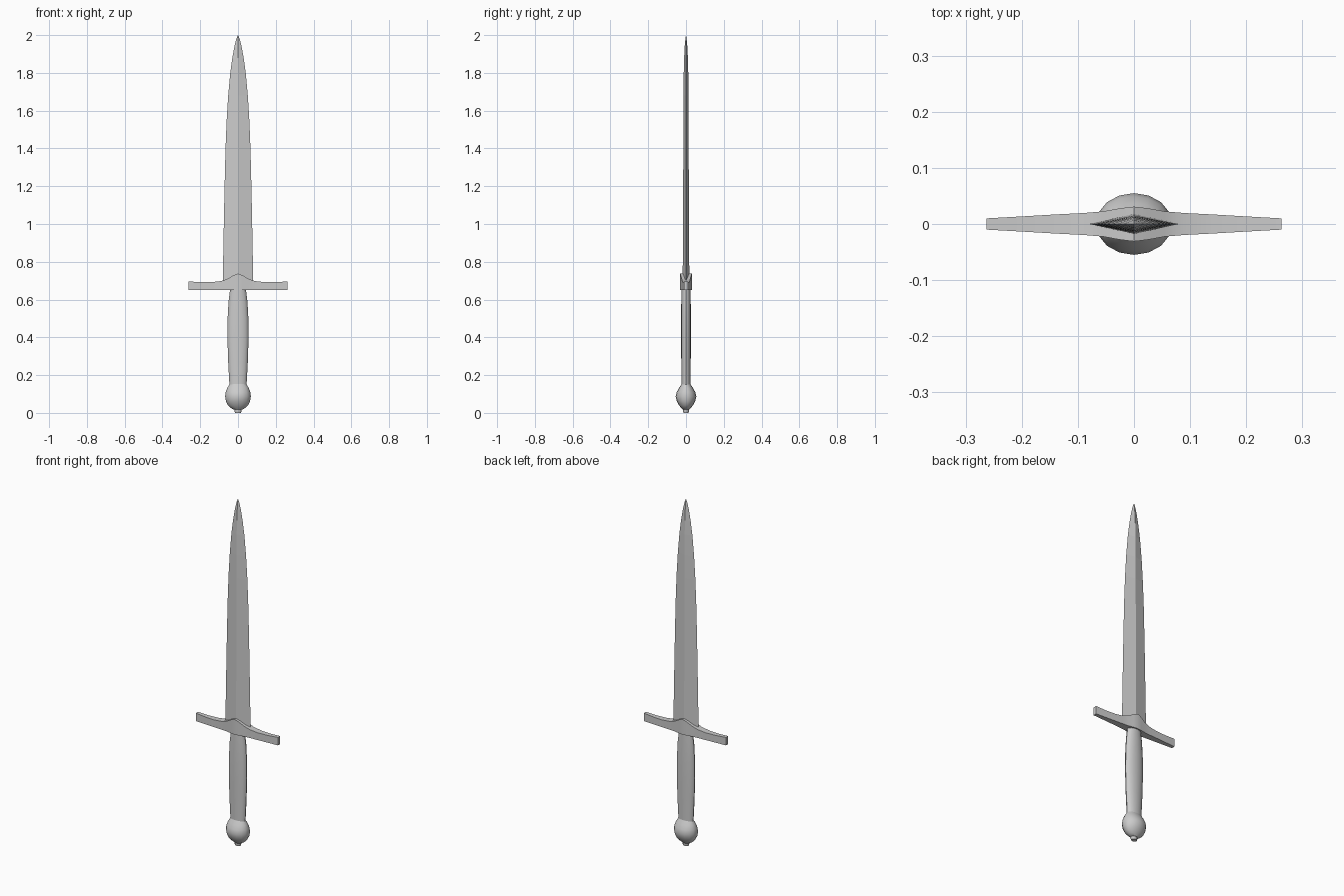
import bpy, bmesh, math

if "Cube" in bpy.data.objects:
    bpy.data.objects.remove(bpy.data.objects["Cube"])


def finish(name, bm, smooth=None):
    bmesh.ops.recalc_face_normals(bm, faces=bm.faces[:])
    mesh = bpy.data.meshes.new(name)
    bm.to_mesh(mesh)
    bm.free()
    ob = bpy.data.objects.new(name, mesh)
    bpy.context.collection.objects.link(ob)
    if smooth:
        bpy.ops.object.select_all(action='DESELECT')
        ob.select_set(True)
        bpy.context.view_layer.objects.active = ob
        bpy.ops.object.shade_smooth_by_angle(angle=math.radians(smooth))
    return ob


def loft(name, rings, sides, smooth=None):
    """Stack of elliptical rings given as (z, half width, half depth)."""
    bm = bmesh.new()
    loops = []
    for z, rx, ry in rings:
        loops.append([bm.verts.new((rx * math.cos(2 * math.pi * i / sides),
                                    ry * math.sin(2 * math.pi * i / sides), z))
                      for i in range(sides)])
    for a, b in zip(loops, loops[1:]):
        for i in range(sides):
            j = (i + 1) % sides
            bm.faces.new((a[i], a[j], b[j], b[i]))
    bm.faces.new(loops[0])
    bm.faces.new(loops[-1])
    return finish(name, bm, smooth)


# Blade: diamond section tapering to the point
loft("blade", [(0.67, 0.081, 0.018), (0.95, 0.076, 0.016), (1.2, 0.071, 0.015),
               (1.4, 0.066, 0.014), (1.55, 0.06, 0.0135), (1.68, 0.052, 0.013),
               (1.8, 0.041, 0.012), (1.88, 0.030, 0.010), (1.94, 0.019, 0.007),
               (1.98, 0.009, 0.003), (2.0, 0.001, 0.0005)], 4)

# Crossguard: flat bottom, peaked centre, tapering arms (x, top z, half depth)
half = [(0.0, 0.738, 0.031), (0.025, 0.728, 0.028), (0.055, 0.710, 0.0225),
        (0.09, 0.698, 0.0195), (0.14, 0.692, 0.017), (0.2, 0.692, 0.0135),
        (0.263, 0.696, 0.010)]
stations = [(-x, z, d) for x, z, d in reversed(half[1:])] + half
bm = bmesh.new()
loops = [[bm.verts.new(p) for p in ((x, -d, 0.65), (x, d, 0.65), (x, d, z), (x, -d, z))]
         for x, z, d in stations]
for a, b in zip(loops, loops[1:]):
    for i in range(4):
        j = (i + 1) % 4
        bm.faces.new((a[i], a[j], b[j], b[i]))
bm.faces.new(loops[0])
bm.faces.new(loops[-1])
finish("crossguard", bm, 30)

# Grip: oval section, slightly swollen in the middle
loft("grip", [(0.13, 0.046, 0.024), (0.16, 0.046, 0.024), (0.27, 0.052, 0.025),
              (0.4, 0.056, 0.026), (0.5, 0.055, 0.026), (0.59, 0.050, 0.025),
              (0.66, 0.041, 0.024)], 16, 40)

# Pommel: flattened ball
loft("pommel", [(0.017, 0.022, 0.016), (0.026, 0.038, 0.025), (0.04, 0.054, 0.037),
                (0.062, 0.064, 0.049), (0.087, 0.068, 0.055), (0.11, 0.065, 0.049),
                (0.132, 0.057, 0.037), (0.152, 0.045, 0.024)], 16, 40)

# Pommel button
loft("pommel_button", [(0.0, 0.016, 0.013), (0.006, 0.018, 0.015), (0.025, 0.018, 0.015)], 12, 40)
